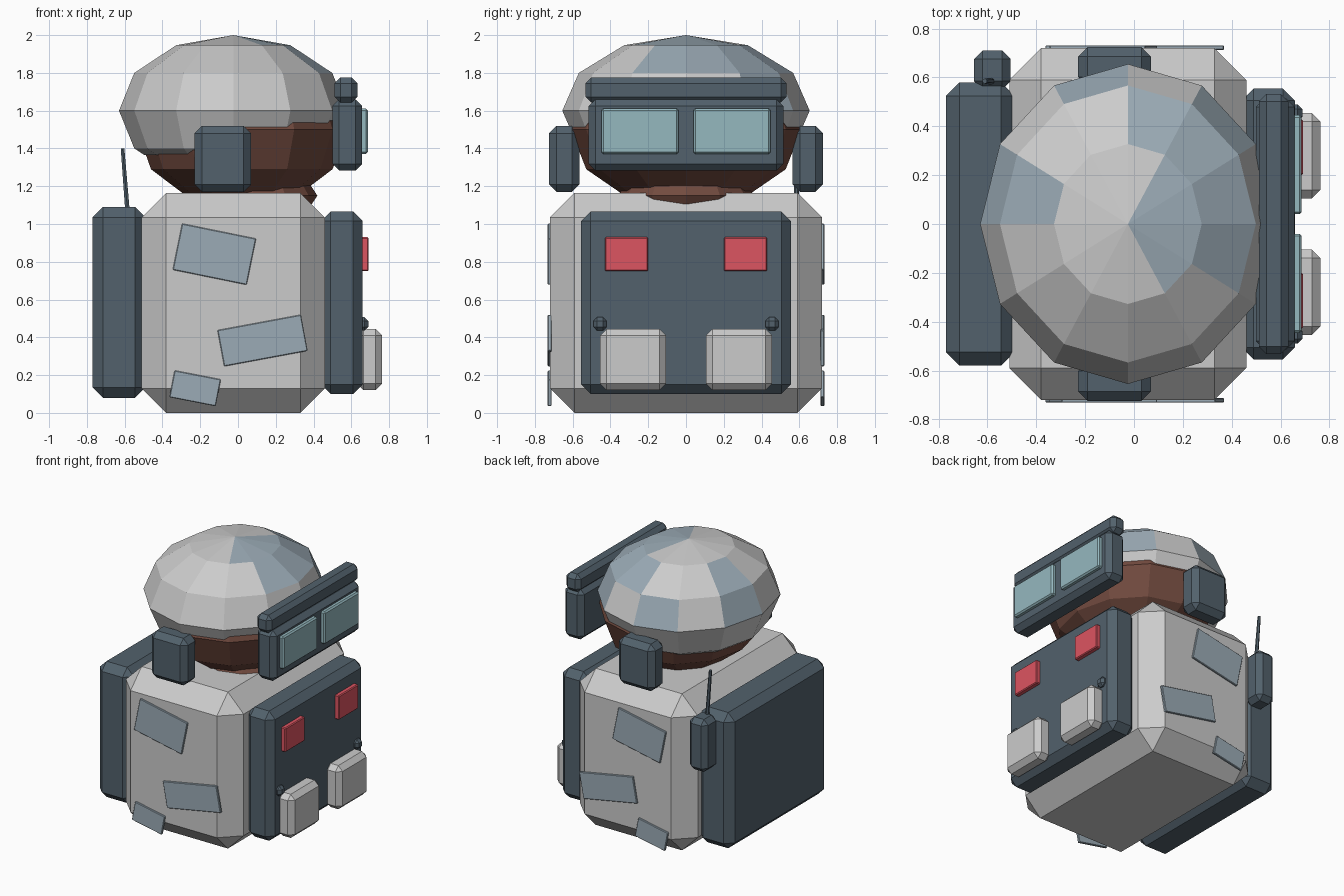
import bpy, bmesh, math
from mathutils import Matrix, Vector

if "Cube" in bpy.data.objects:
    bpy.data.objects.remove(bpy.data.objects["Cube"])


def mat(name, r, g, b):
    m = bpy.data.materials.new(name)
    m.diffuse_color = (r, g, b, 1)
    m.use_nodes = True
    m.node_tree.nodes["Principled BSDF"].inputs["Base Color"].default_value = m.diffuse_color
    return m


DARK = mat("dark_slate", 0.085, 0.12, 0.15)
PATCH = mat("patch_blue", 0.33, 0.41, 0.47)
LENS = mat("lens", 0.30, 0.48, 0.52)
RED = mat("red", 0.72, 0.09, 0.12)
SKIN = mat("skin", 0.17, 0.07, 0.05)
PALE = mat("pale_grey", 0.8, 0.8, 0.8)


def finish(bm, name, *mats):
    me = bpy.data.meshes.new(name)
    bm.to_mesh(me)
    bm.free()
    ob = bpy.data.objects.new(name, me)
    bpy.context.collection.objects.link(ob)
    for m in mats:
        me.materials.append(m)
    return ob


def box(name, x, y, z, bevel, material, tilt=0):
    """Chamfered block from (min, max) ranges, optionally tilted about y."""
    lo, hi = Vector((x[0], y[0], z[0])), Vector((x[1], y[1], z[1]))
    bm = bmesh.new()
    bmesh.ops.create_cube(bm, size=1, matrix=Matrix.Diagonal((*(hi - lo), 1)))
    bmesh.ops.bevel(bm, geom=bm.edges[:], offset=bevel, segments=1,
                    affect='EDGES', clamp_overlap=True)
    ob = finish(bm, name, material)
    ob.location = (lo + hi) / 2
    ob.rotation_euler.y = tilt
    return ob


def pair(name, x, y, z, bevel, material):
    """Block and its mirror across y = 0."""
    box(name + "_a", x, y, z, bevel, material)
    box(name + "_b", x, (-y[1], -y[0]), z, bevel, material)


def ball(center, radii):
    bm = bmesh.new()
    bmesh.ops.create_uvsphere(
        bm, u_segments=12, v_segments=6, radius=1,
        matrix=Matrix.Translation(center) @ Matrix.Diagonal((*radii, 1)))
    return bm


# torso, back pack and chest plate
box("torso", (-0.51, 0.46), (-0.72, 0.72), (0, 1.165), 0.13, PALE)
box("back_pack", (-0.77, -0.49), (-0.58, 0.58), (0.08, 1.09), 0.055, DARK)
box("chest_plate", (0.44, 0.66), (-0.555, 0.555), (0.10, 1.065), 0.05, DARK)

# chest details
pair("pouch", (0.63, 0.763), (0.105, 0.455), (0.12, 0.445), 0.035, PALE)
pair("red_badge", (0.65, 0.692), (0.20, 0.43), (0.75, 0.93), 0.006, RED)
pair("knob", (0.63, 0.69), (0.42, 0.49), (0.435, 0.507), 0.02, DARK)

# head, neck
finish(ball((0.02, 0, 1.50), (0.555, 0.61, 0.42)), "head", SKIN)
finish(ball((0.08, 0, 1.15), (0.34, 0.36, 0.14)), "neck", SKIN)

# helmet shell with mottled facets, open at the bottom and cut higher in front
HC, HR = Vector((-0.025, 0, 1.6)), (0.605, 0.655, 0.4)
bm = ball(HC, HR)
BLUE = {0: (-2, -1, 0, 1), 1: (-1, 0, 1, 2, 5), 2: (1, 3, 5)}  # ring: sectors
for f in bm.faces:
    d = f.calc_center_median() - HC
    d = Vector((d.x / HR[0], d.y / HR[1], d.z / HR[2]))
    ring = int(math.acos(d.normalized().z) // math.radians(30))
    sector = math.floor(math.atan2(d.y, d.x) / math.radians(30))
    f.material_index = int(sector in BLUE.get(ring, ()))


def slice_at(co, no, clear=False):
    bmesh.ops.bisect_plane(bm, geom=bm.verts[:] + bm.edges[:] + bm.faces[:],
                           plane_co=co, plane_no=no, clear_inner=clear)


slice_at((0, 0, 1.365), (0, 0, 1), True)
slice_at((0.265, 0, 0), (1, 0, 0))
slice_at((0, 0, 1.485), (0, 0, 1))
notch = [f for f in bm.faces if f.calc_center_median().x > 0.265
         and f.calc_center_median().z < 1.485]
bmesh.ops.delete(bm, geom=notch, context='FACES')
helmet = finish(bm, "helmet", PALE, PATCH)
shell = helmet.modifiers.new("shell", 'SOLIDIFY')
shell.thickness = 0.03
shell.offset = -1

# ear cups and goggles
pair("ear_cup", (-0.23, 0.07), (0.563, 0.725), (1.17, 1.52), 0.04, DARK)
box("goggle_frame", (0.50, 0.657), (-0.515, 0.515), (1.283, 1.66), 0.035, DARK)
box("goggle_brow", (0.512, 0.632), (-0.532, 0.532), (1.643, 1.775), 0.03, DARK)
pair("goggle_lens", (0.64, 0.687), (0.04, 0.447), (1.37, 1.612), 0.01, LENS)

# cloth patches on both sides: centre x, z, width, height, tilt in degrees
for px, pz, w, h, a in ((-0.125, 0.84, 0.40, 0.25, 11.5),
                        (0.13, 0.383, 0.45, 0.195, -10.5),
                        (-0.227, 0.13, 0.25, 0.145, 11)):
    for s in (-1, 1):
        box("side_patch", (px - w / 2, px + w / 2),
            (s * 0.722 - 0.01, s * 0.722 + 0.01), (pz - h / 2, pz + h / 2),
            0.004, PATCH, -s * math.radians(a))

# radio with antenna
box("radio", (-0.655, -0.505), (0.55, 0.71), (0.68, 1.07), 0.035, DARK)
bm = bmesh.new()
bmesh.ops.create_cone(bm, cap_ends=True, segments=6, radius1=0.014,
                      radius2=0.011, depth=0.36)
antenna = finish(bm, "antenna", DARK)
antenna.location = (-0.597, 0.585, 1.22)
antenna.rotation_euler.y = math.radians(-4.5)
